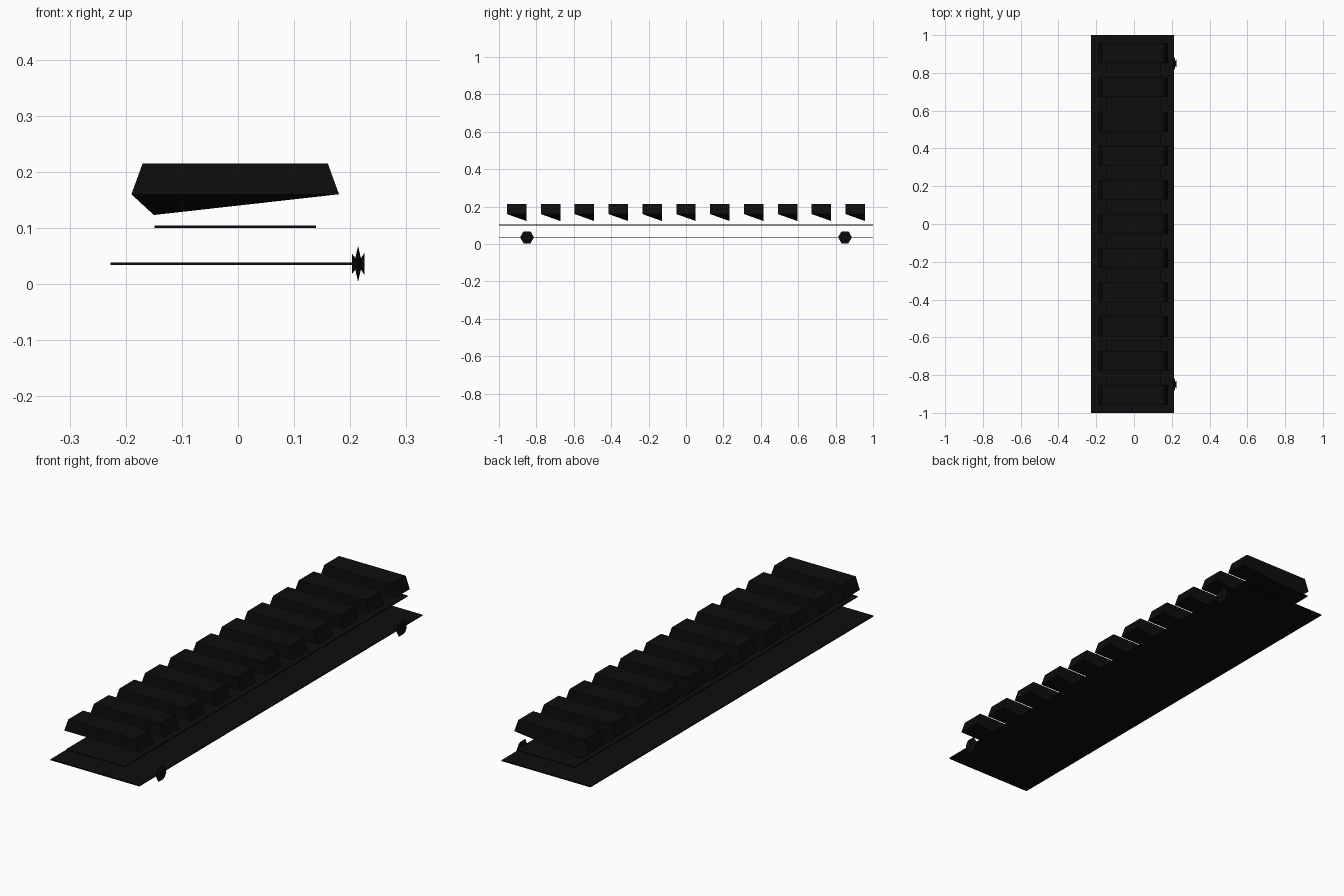
import bpy
import bmesh
from math import cos, sin, pi

cube = bpy.data.objects.get("Cube")
if cube:
    bpy.data.objects.remove(cube)

black = bpy.data.materials.new("matte black")
black.use_nodes = True
colour = (0.004, 0.004, 0.004, 1)
black.diffuse_color = colour
black.node_tree.nodes["Principled BSDF"].inputs["Base Color"].default_value = colour


def finish(name, bm):
    """Turn a bmesh into a flat-shaded object."""
    bmesh.ops.recalc_face_normals(bm, faces=bm.faces)
    mesh = bpy.data.meshes.new(name)
    bm.to_mesh(mesh)
    bm.free()
    mesh.materials.append(black)
    obj = bpy.data.objects.new(name, mesh)
    bpy.context.collection.objects.link(obj)
    return obj


def plate(name, x0, x1, z, thickness=0.005):
    bm = bmesh.new()
    bmesh.ops.create_cube(bm, size=1)
    for v in bm.verts:
        v.co = ((x0 + x1) / 2 + v.co.x * (x1 - x0), v.co.y * 2, z + v.co.z * thickness)
    finish(name, bm)


def tooth(name, y):
    """Cross bar with sloped ends and an underside drawn down to one rear corner."""
    half = 0.052
    bm = bmesh.new()
    for side in (-half, half):
        for x, z in ((-0.17, 0.215), (0.16, 0.215), (0.18, 0.16), (-0.19, 0.16)):
            bm.verts.new((x, y + side, z))
    bm.verts.new((-0.15, y + half, 0.123))
    bmesh.ops.convex_hull(bm, input=bm.verts[:])
    finish(name, bm)


def bolt(name, y):
    """Six-sided bolt head with a wide middle flange and two narrow rims."""
    profile = ((0.203, 0.021), (0.209, 0.012), (0.214, 0.037),
               (0.219, 0.012), (0.225, 0.022))
    bm = bmesh.new()
    rings = [[bm.verts.new((x, y + r * cos(i * pi / 3), 0.036 + r * sin(i * pi / 3)))
              for i in range(6)] for x, r in profile]
    for a, b in zip(rings, rings[1:]):
        for i in range(6):
            j = (i + 1) % 6
            bm.faces.new((a[i], a[j], b[j], b[i]))
    bm.faces.new(rings[0])
    bm.faces.new(rings[-1])
    finish(name, bm)


# Flat strips
plate("base_plate", -0.227, 0.212, 0.036)
plate("middle_plate", -0.149, 0.139, 0.102)

# Row of cross bars
for n in range(11):
    tooth(f"rail_tooth_{n + 1}", (n - 5) * 0.181)

# Side bolts
bolt("front_bolt", -0.85)
bolt("rear_bolt", 0.85)
